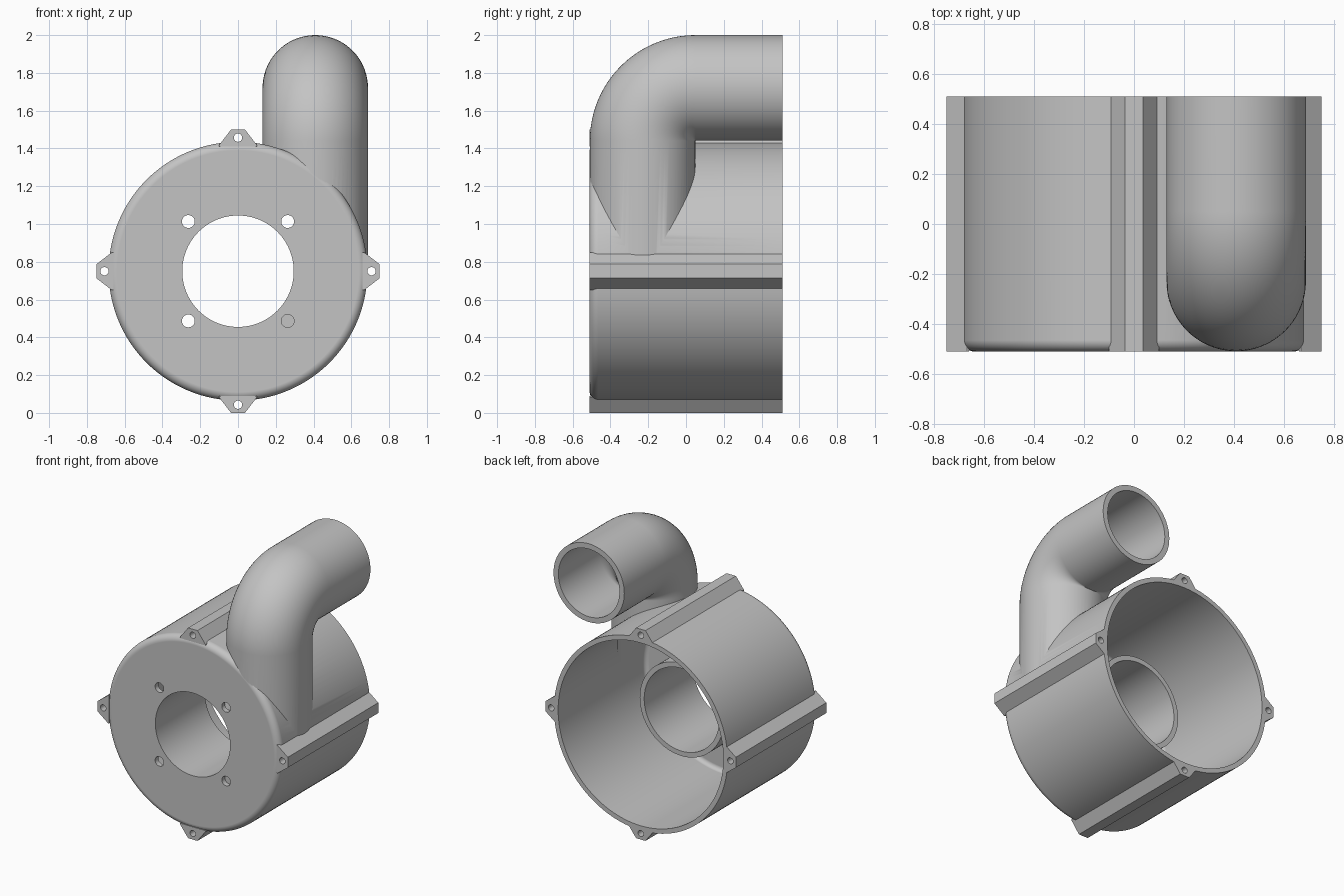
import bpy, bmesh, math
from mathutils import Vector, Matrix

cube = bpy.data.objects.get("Cube")
if cube:
    bpy.data.objects.remove(cube, do_unlink=True)

AXIS_Z = 0.75            # height of the housing axis
FRONT, BACK = -0.51, 0.51
PIPE_X, PIPE_Y = 0.409, -0.23
BEND_Y, BEND_Z, BEND_R = 0.05, 1.441, 0.28

grey = bpy.data.materials.new("plain grey")
grey.use_nodes = True
grey.diffuse_color = (0.55, 0.55, 0.55, 1)
grey.node_tree.nodes["Principled BSDF"].inputs["Base Color"].default_value = grey.diffuse_color


def solid_from_rings(name, rings):
    """Bridge a list of closed rings of points and cap both ends."""
    bm = bmesh.new()
    loops = [[bm.verts.new(p) for p in ring] for ring in rings]
    n = len(loops[0])
    for a, b in zip(loops, loops[1:]):
        for i in range(n):
            j = (i + 1) % n
            bm.faces.new((a[i], a[j], b[j], b[i]))
    bm.faces.new(loops[0])
    bm.faces.new(loops[-1])
    bmesh.ops.recalc_face_normals(bm, faces=bm.faces)
    mesh = bpy.data.meshes.new(name)
    bm.to_mesh(mesh)
    bm.free()
    mesh.materials.append(grey)
    obj = bpy.data.objects.new(name, mesh)
    bpy.context.collection.objects.link(obj)
    return obj


def circle(center, u, v, r, n):
    turn = 2 * math.pi / n
    return [center + r * (u * math.cos(i * turn) + v * math.sin(i * turn)) for i in range(n)]


def lathe(name, profile, x=0, z=AXIS_Z, n=128):
    """Turn (radius, y) points about an axis running front to back."""
    return solid_from_rings(name, [
        circle(Vector((x, y, z)), Vector((1, 0, 0)), Vector((0, 0, 1)), r, n) for r, y in profile])


def fillet(r, y, size, steps=8):
    """Rounded front edge of a lathe profile."""
    angles = [math.pi / 2 * i / steps for i in range(steps + 1)]
    return [(r - size + size * math.sin(a), y + size - size * math.cos(a)) for a in angles]


def elbow(name, r, end_y):
    """Vertical pipe, quarter bend, then horizontal run to the back."""
    side = Vector((1, 0, 0))
    stations = [(PIPE_Y, 0.77, 0)]
    for i in range(25):
        a = math.pi / 2 * i / 24
        stations.append((BEND_Y - BEND_R * math.cos(a), BEND_Z + BEND_R * math.sin(a), a))
    stations.append((end_y, BEND_Z + BEND_R, math.pi / 2))
    return solid_from_rings(name, [
        circle(Vector((PIPE_X, y, z)), side, Vector((0, -math.cos(a), math.sin(a))), r, 72)
        for y, z, a in stations])


def combine(target, other, operation):
    mod = target.modifiers.new("combine", 'BOOLEAN')
    mod.operation, mod.solver, mod.object = operation, 'EXACT', other
    bpy.context.view_layer.update()
    graph = bpy.context.evaluated_depsgraph_get()
    mesh = bpy.data.meshes.new_from_object(target.evaluated_get(graph))
    target.modifiers.clear()
    target.data = mesh
    bpy.data.objects.remove(other, do_unlink=True)


# Outer body: rounded drum, elbow pipe and four bolt ribs
housing = lathe("blower_housing", fillet(0.685, FRONT, 0.045) + [(0.685, BACK)])
combine(housing, elbow("outlet_pipe", 0.279, BACK), 'UNION')
rib_profile = [(-0.1, 0.66), (-0.1, 0.668), (-0.037, 0.75), (0.037, 0.75), (0.1, 0.668), (0.1, 0.66)]
for k in range(4):
    spin = Matrix.Rotation(k * math.pi / 2, 3, 'Y')
    rib = solid_from_rings("bolt_rib", [
        [spin @ Vector((x, y, z)) + Vector((0, 0, AXIS_Z)) for x, z in rib_profile]
        for y in (FRONT, BACK)])
    combine(housing, rib, 'UNION')

# Hollow out the drum and the pipe
combine(housing, lathe("drum_cavity", fillet(0.652, -0.474, 0.03) + [(0.652, 0.7)]), 'DIFFERENCE')
combine(housing, elbow("pipe_bore", 0.241, 0.7), 'DIFFERENCE')

# Intake sleeve behind the front plate
combine(housing, lathe("intake_sleeve", [(0.33, -0.49), (0.33, 0.05)], n=96), 'UNION')
combine(housing, lathe("intake_bore", [(0.295, -0.7), (0.295, 0.2)], n=96), 'DIFFERENCE')

# Bolt holes through the ribs and screw holes in the front plate
for k in range(4):
    a = k * math.pi / 2
    rib_hole = lathe("rib_hole", [(0.022, -0.7), (0.022, 0.7)],
                     0.707 * math.cos(a), AXIS_Z + 0.707 * math.sin(a), 24)
    combine(housing, rib_hole, 'DIFFERENCE')
    a += math.pi / 4
    plate_hole = lathe("plate_hole", [(0.034, -0.7), (0.034, -0.4)],
                       0.372 * math.cos(a), AXIS_Z + 0.372 * math.sin(a), 32)
    combine(housing, plate_hole, 'DIFFERENCE')

# Smooth the round surfaces and keep the flat ones flat
bpy.ops.object.select_all(action='DESELECT')
housing.select_set(True)
bpy.context.view_layer.objects.active = housing
bpy.ops.object.shade_smooth_by_angle(angle=math.radians(30))
weighted = housing.modifiers.new("flat_faces", 'WEIGHTED_NORMAL')
weighted.keep_sharp = True
